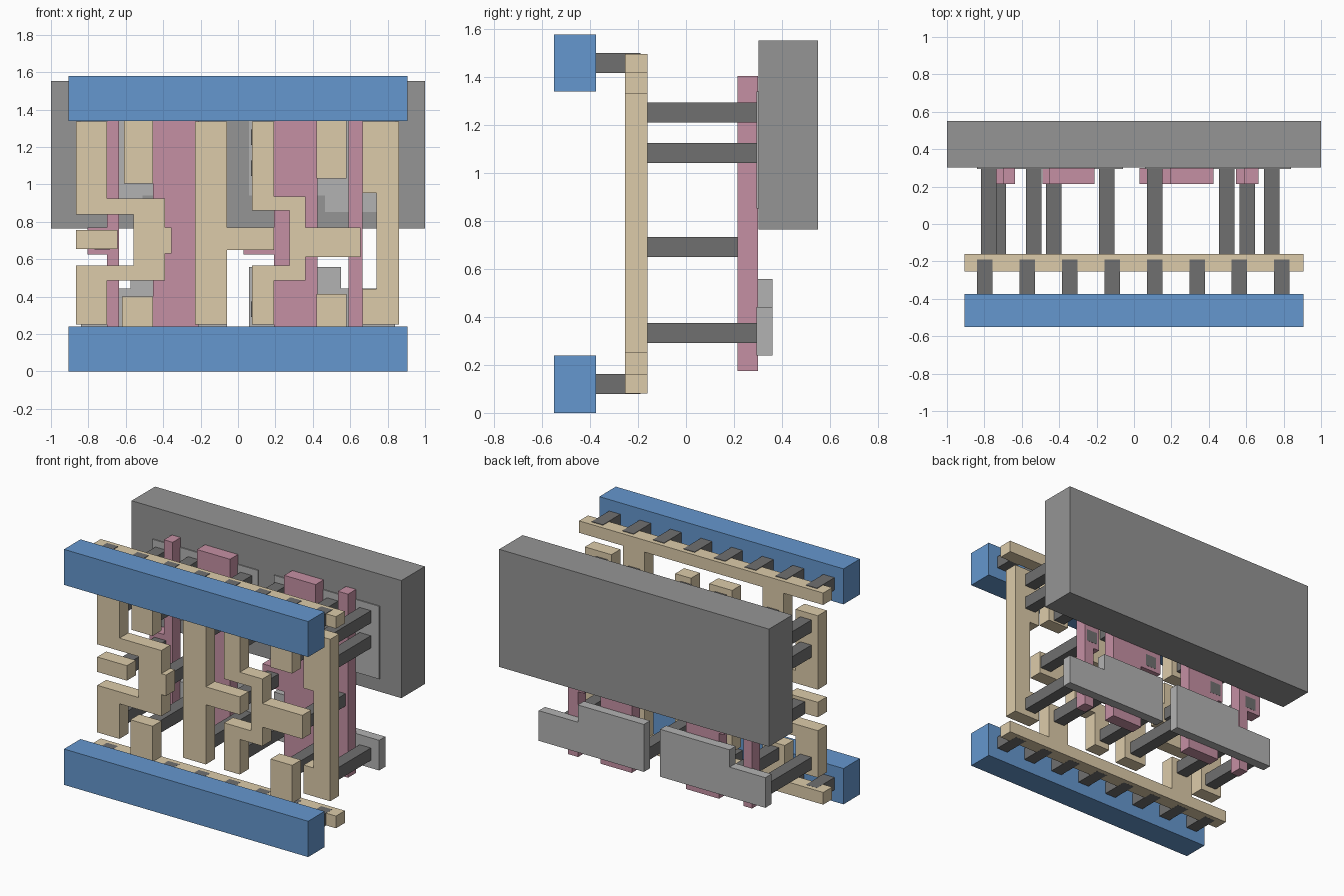
import bpy, bmesh


def material(name, rgb):
    m = bpy.data.materials.new(name)
    m.diffuse_color = (*rgb, 1)
    return m


BLUE = material("blue", (0.13, 0.31, 0.62))
TAN = material("tan", (0.72, 0.60, 0.40))
PINK = material("pink", (0.56, 0.28, 0.37))
DARK = material("dark_grey", (0.16, 0.16, 0.16))
MID = material("mid_grey", (0.30, 0.30, 0.30))
LIGHT = material("light_grey", (0.45, 0.45, 0.45))


def slab(name, outlines, y0, y1, mat):
    """Extrude front-view (x, z) outlines from y0 back to y1."""
    bm = bmesh.new()
    for pts in outlines:
        face = bm.faces.new([bm.verts.new((x, y0, z)) for x, z in pts])
        ext = bmesh.ops.extrude_face_region(bm, geom=[face], use_keep_orig=True)
        for v in ext["geom"]:
            if isinstance(v, bmesh.types.BMVert):
                v.co.y = y1
    bmesh.ops.recalc_face_normals(bm, faces=bm.faces[:])
    me = bpy.data.meshes.new(name)
    bm.to_mesh(me)
    bm.free()
    me.materials.append(mat)
    ob = bpy.data.objects.new(name, me)
    bpy.context.collection.objects.link(ob)
    return ob


def rect(x0, x1, z0, z1):
    return [(x0, z0), (x1, z0), (x1, z1), (x0, z1)]


def square(x, z, r=0.0415):
    return rect(x - r, x + r, z - r, z + r)


# Front power rails
slab("lower_rail", [rect(-.905, .905, 0, .24)], -.55, -.375, BLUE)
slab("upper_rail", [rect(-.905, .905, 1.34, 1.578)], -.55, -.375, BLUE)

# Short pegs joining the rails to the tan bars
peg_x = [-.797 + .2268 * i for i in range(8)]
slab("rail_pegs", [square(x, z) for z in (.121, 1.46) for x in peg_x],
     -.375, -.19, DARK)

# Tan layer: bars with stubs
TY = (-.255, -.16, TAN)
slab("lower_bar", [[(-.905, .08), (.905, .08), (.905, .162), (.58, .162),
                    (.58, .415), (.42, .415), (.42, .162), (-.455, .162),
                    (-.455, .40), (-.62, .40), (-.62, .162), (-.905, .162)]], *TY)
slab("upper_bar", [[(-.905, 1.498), (.905, 1.498), (.905, 1.418), (.58, 1.418),
                    (.58, 1.03), (.42, 1.03), (.42, 1.418), (-.455, 1.418),
                    (-.455, 1.005), (-.61, 1.005), (-.61, 1.418), (-.905, 1.418)]], *TY)

# Tan layer: bent strips
slab("left_strip", [[(-.865, 1.335), (-.865, .84), (-.56, .84), (-.56, .565),
                     (-.865, .565), (-.865, .25), (-.70, .25), (-.70, .485),
                     (-.39, .485), (-.39, .63), (-.355, .63), (-.355, .77),
                     (-.39, .77), (-.39, .925), (-.70, .925), (-.70, 1.335)]], *TY)
slab("left_pad", [rect(-.865, -.645, .655, .755)], *TY)
slab("middle_strip", [[(-.23, .25), (-.06, .25), (-.06, .65), (.192, .65),
                       (.192, .77), (-.06, .77), (-.06, 1.335), (-.23, 1.335)]], *TY)
slab("branch_strip", [[(.075, 1.335), (.075, .86), (.275, .86), (.275, .565),
                       (.075, .565), (.075, .25), (.192, .25), (.192, .485),
                       (.36, .485), (.36, .612), (.655, .612), (.655, .77),
                       (.36, .77), (.36, .935), (.192, .935), (.192, 1.335)]], *TY)
slab("right_strip", [[(.665, 1.335), (.665, .955), (.74, .955), (.74, .44),
                      (.665, .44), (.665, .25), (.862, .25), (.862, 1.335)]], *TY)

# Pink columns, each with a pad on its left side: x0, x1, pad x, pad bottom
columns = [(-.70, -.635, -.805, .625), (-.455, -.21, -.49, .612),
           (.192, .425, .03, .625), (.59, .665, .545, .612)]
for x0, x1, px, pz in columns:
    slab("gate_column", [[(x0, .175), (x1, .175), (x1, 1.405), (x0, 1.405),
                          (x0, .77), (px, .77), (px, pz), (x0, pz)]],
         .215, .30, PINK)

# Long posts: to the grey plates, then to the pink pads
plate_x = [-.777, -.535, -.145, .11, .495, .737]
slab("plate_posts", [square(x, z) for z in (.333, 1.085, 1.253) for x in plate_x],
     -.16, .297, DARK)
slab("gate_posts", [square(x, .692) for x in (-.727, -.43, .11, .605)],
     -.16, .301, DARK)

# Light grey stepped plates; upper pair sits in the block
PY = (.295, .36, LIGHT)
for side, step_lo, step_hi, name in ((-1, .575, .51, "left"), (1, .55, .465, "right")):
    a, b = side * .06, side * .84
    slo, shi = side * step_lo, side * step_hi
    slab("lower_plate_" + name, [[(a, .24), (b, .24), (b, .442), (slo, .442),
                                  (slo, .558), (a, .558)]], *PY)
    slab("upper_plate_" + name, [[(a, 1.34), (b, 1.34), (b, .852), (shi, .852),
                                  (shi, .94), (a, .94)]], *PY)

# Large rear block
slab("rear_block", [rect(-1, 1, .765, 1.553)], .302, .55, MID)
